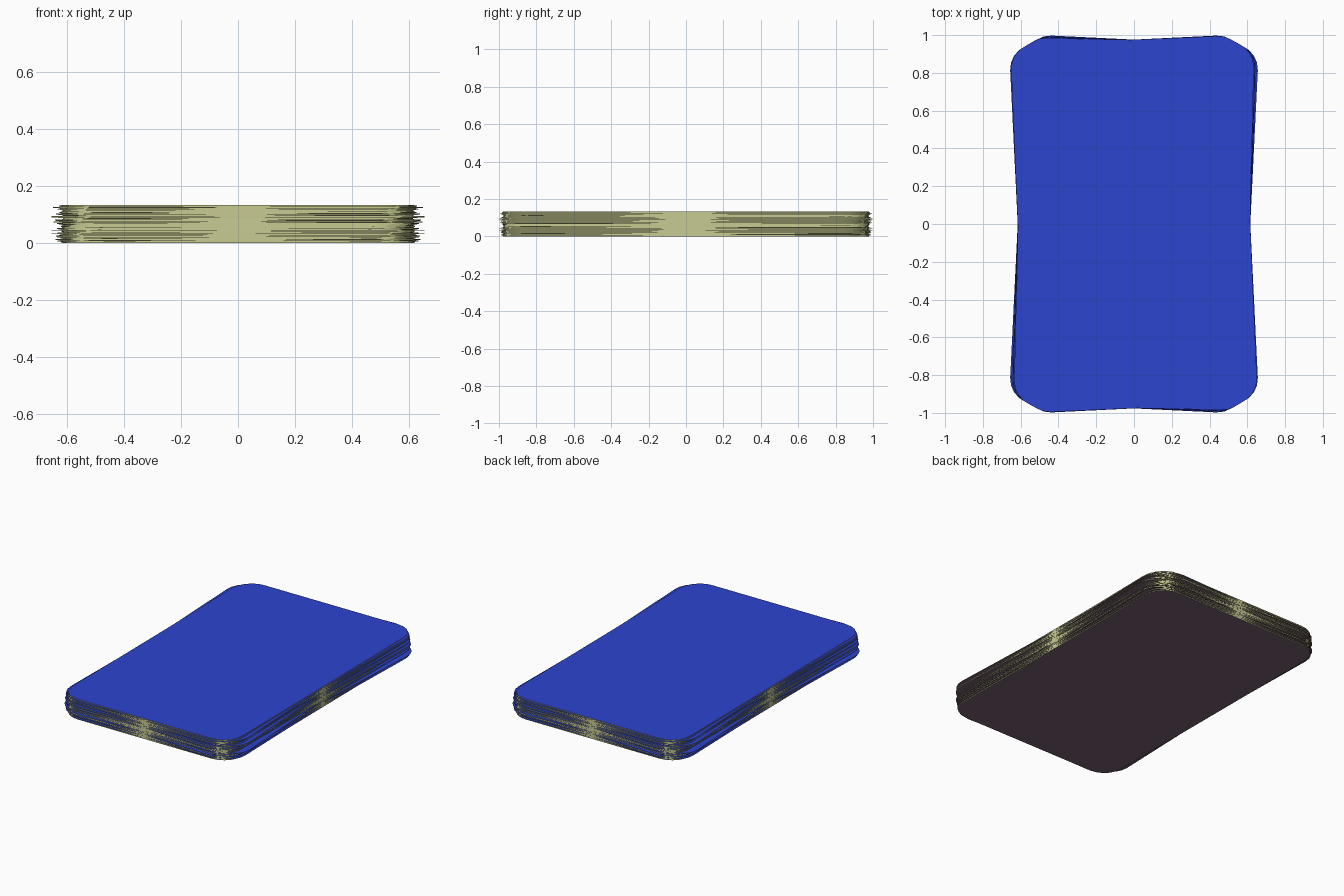
import bpy, math, random

if "Cube" in bpy.data.objects:
    bpy.data.objects.remove(bpy.data.objects["Cube"])

random.seed(11)
CARDS, HX, HY, R, SEG = 52, 0.615, 0.975, 0.13, 5
STACK = 0.133
T = STACK / CARDS


def material(name, color):
    m = bpy.data.materials.new(name)
    m.diffuse_color = (*color, 1)
    m.use_nodes = True
    m.node_tree.nodes["Principled BSDF"].inputs["Base Color"].default_value = m.diffuse_color
    return m


back = material("card_back_blue", (0.026, 0.058, 0.62))
edge = material("card_edge_cream", (0.58, 0.6, 0.29))
face = material("card_face_plum", (0.19, 0.12, 0.17))

# Rounded rectangle outline, counter-clockwise
outline = []
for i, (sx, sy) in enumerate([(1, 1), (-1, 1), (-1, -1), (1, -1)]):
    for k in range(SEG + 1):
        a = math.radians(90) * (i + k / SEG)
        outline.append((sx * (HX - R) + R * math.cos(a),
                        sy * (HY - R) + R * math.sin(a)))
n = len(outline)

# One thin card mesh shared by the whole stack: back, face and edges
mesh = bpy.data.meshes.new("card")
verts = [(x, y, z) for z in (0, T) for x, y in outline]
faces = [tuple(range(n, 2 * n)), tuple(reversed(range(n)))]
faces += [(i, (i + 1) % n, n + (i + 1) % n, n + i) for i in range(n)]
mesh.from_pydata(verts, [], faces)
for m in (back, face, edge):
    mesh.materials.append(m)
for i, p in enumerate(mesh.polygons):
    p.material_index = min(i, 2)

# Slightly twisted stack, top card almost straight
for c in range(CARDS):
    card = bpy.data.objects.new(f"card_{c + 1:02d}", mesh)
    twist = max(-2.8, min(2.8, random.gauss(0, 1.3)))
    if c in (0, CARDS - 1):
        twist = 0.3
    elif c in (12, 35):
        twist = 2.8 if c == 35 else -2.8
    card.location.z = c * T
    card.rotation_euler.z = math.radians(twist)
    bpy.context.collection.objects.link(card)
